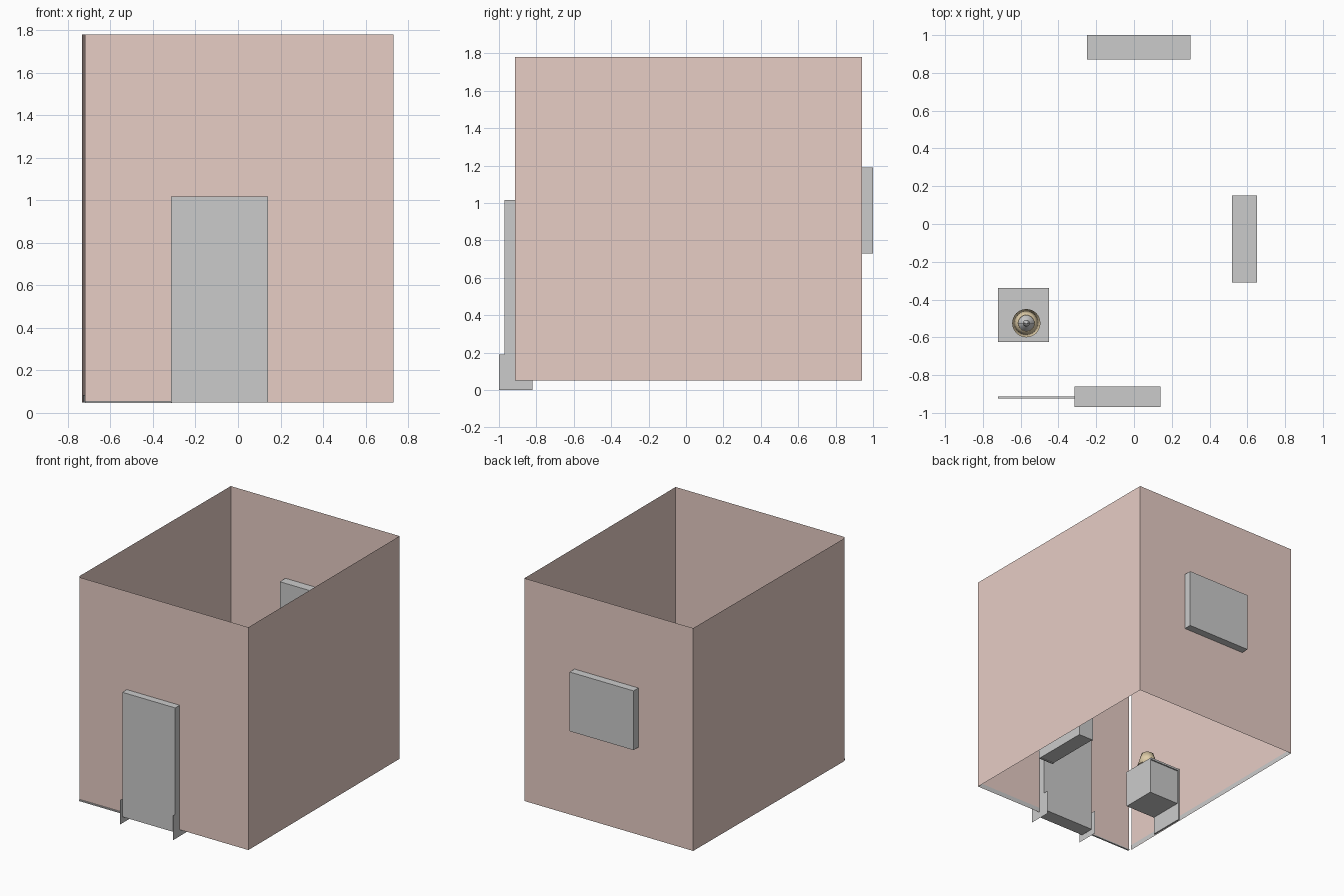
import bpy, bmesh, math
from mathutils import Matrix

if "Cube" in bpy.data.objects:
    bpy.data.objects.remove(bpy.data.objects["Cube"])


def material(name, color):
    m = bpy.data.materials.new(name)
    m.diffuse_color = (*color, 1)
    m.use_nodes = True
    m.node_tree.nodes["Principled BSDF"].inputs["Base Color"].default_value = m.diffuse_color
    return m


WALL = material("wall_paint", (0.8, 0.61, 0.56))
SHADE = material("lamp_cream", (0.75, 0.62, 0.4))


def finish(name, bm, mat=None):
    mesh = bpy.data.meshes.new(name)
    bm.to_mesh(mesh)
    bm.free()
    ob = bpy.data.objects.new(name, mesh)
    bpy.context.collection.objects.link(ob)
    if mat:
        mesh.materials.append(mat)
    return ob


def box(name, x, y, z, mat=None):
    bm = bmesh.new()
    size = [b - a for a, b in (x, y, z)]
    mid = [(a + b) / 2 for a, b in (x, y, z)]
    bmesh.ops.create_cube(bm, size=1, matrix=Matrix.Translation(mid) @ Matrix.Diagonal((*size, 1)))
    return finish(name, bm, mat)


def sheet(name, a, b, z, mat=None):
    """Upright single-sided panel standing on the line a-b."""
    bm = bmesh.new()
    bm.faces.new([bm.verts.new(p) for p in
                  ((*a, z[0]), (*b, z[0]), (*b, z[1]), (*a, z[1]))])
    return finish(name, bm, mat)


def lathe(name, profile, center, mat=None, sides=24):
    bm = bmesh.new()
    verts = [bm.verts.new((center[0] + r, center[1], z)) for r, z in profile]
    edges = [bm.edges.new(pair) for pair in zip(verts, verts[1:])]
    bmesh.ops.spin(bm, geom=verts + edges, cent=(*center, 0), axis=(0, 0, 1),
                   angle=2 * math.pi, steps=sides)
    bmesh.ops.remove_doubles(bm, verts=bm.verts[:], dist=1e-5)
    bmesh.ops.recalc_face_normals(bm, faces=bm.faces[:])
    for f in bm.faces:
        f.smooth = True
    return finish(name, bm, mat)


# Open-topped room: four thin walls, the left one slightly skewed
corners = {
    "front": ((-0.72, -0.915), (0.73, -0.915)),
    "right": ((0.73, -0.915), (0.73, 0.94)),
    "back": ((0.73, 0.94), (-0.72, 0.94)),
    "left": ((-0.72, 0.94), (-0.733, -0.9)),
}
for side, (a, b) in corners.items():
    sheet(side + "_wall", a, b, (0.05, 1.78), WALL)

# Low skirting strips just inside the walls
sheet("right_skirting", (0.728, -0.91), (0.728, 0.938), (0.05, 0.085))
sheet("back_skirting", (0.728, 0.938), (-0.718, 0.938), (0.05, 0.085))
sheet("left_skirting", (-0.718, 0.938), (-0.728, -0.9), (0.05, 0.085))
sheet("front_skirting_right", (0.14, -0.912), (0.728, -0.912), (0.05, 0.085))
box("front_skirting_left", (-0.72, -0.31), (-0.925, -0.912), (0.047, 0.056))

# Door with a thin fin on each side of its foot
box("door", (-0.315, 0.14), (-0.97, -0.86), (0.05, 1.017))
for side, x in (("left", -0.315), ("right", 0.14)):
    sheet("door_fin_" + side, (x, -1.0), (x, -0.82), (0.0, 0.19))

# Window block through the back wall
box("window", (-0.25, 0.3), (0.87, 1.0), (0.73, 1.19))

# Bookcase standing by the right wall, open toward the room
H = 0.8
for side, y in (("front", -0.31), ("back", 0.14)):
    box("bookcase_side_" + side, (0.52, 0.65), (y, y + 0.01), (0.05, H))
box("bookcase_back", (0.64, 0.65), (-0.30, 0.14), (0.05, H))
for i in range(4):
    z = 0.055 + i * (H - 0.07) / 3
    box(f"bookcase_shelf_{i}", (0.52, 0.64), (-0.30, 0.14), (z, z + 0.015))

# Bedside cabinet: raised box, overhanging top, back panel down to the floor
box("cabinet_body", (-0.715, -0.45), (-0.62, -0.35), (0.19, 0.465))
box("cabinet_top", (-0.72, -0.45), (-0.625, -0.34), (0.465, 0.48))
box("cabinet_back_panel", (-0.72, -0.71), (-0.62, -0.34), (0.05, 0.47))

# Table lamp
C = (-0.57, -0.525)
lathe("lamp_base", [(0, 0.48), (0.045, 0.48), (0.045, 0.49), (0.02, 0.505),
                    (0.012, 0.53), (0.018, 0.57), (0.01, 0.6), (0, 0.61)], C)
lathe("lamp_shade", [(0.075, 0.53), (0.045, 0.63), (0.041, 0.63), (0.071, 0.53),
                     (0.075, 0.53)], C, SHADE)
box("lamp_crossbar", (C[0] - 0.043, C[0] + 0.043), (C[1] - 0.002, C[1] + 0.002), (0.618, 0.622))
